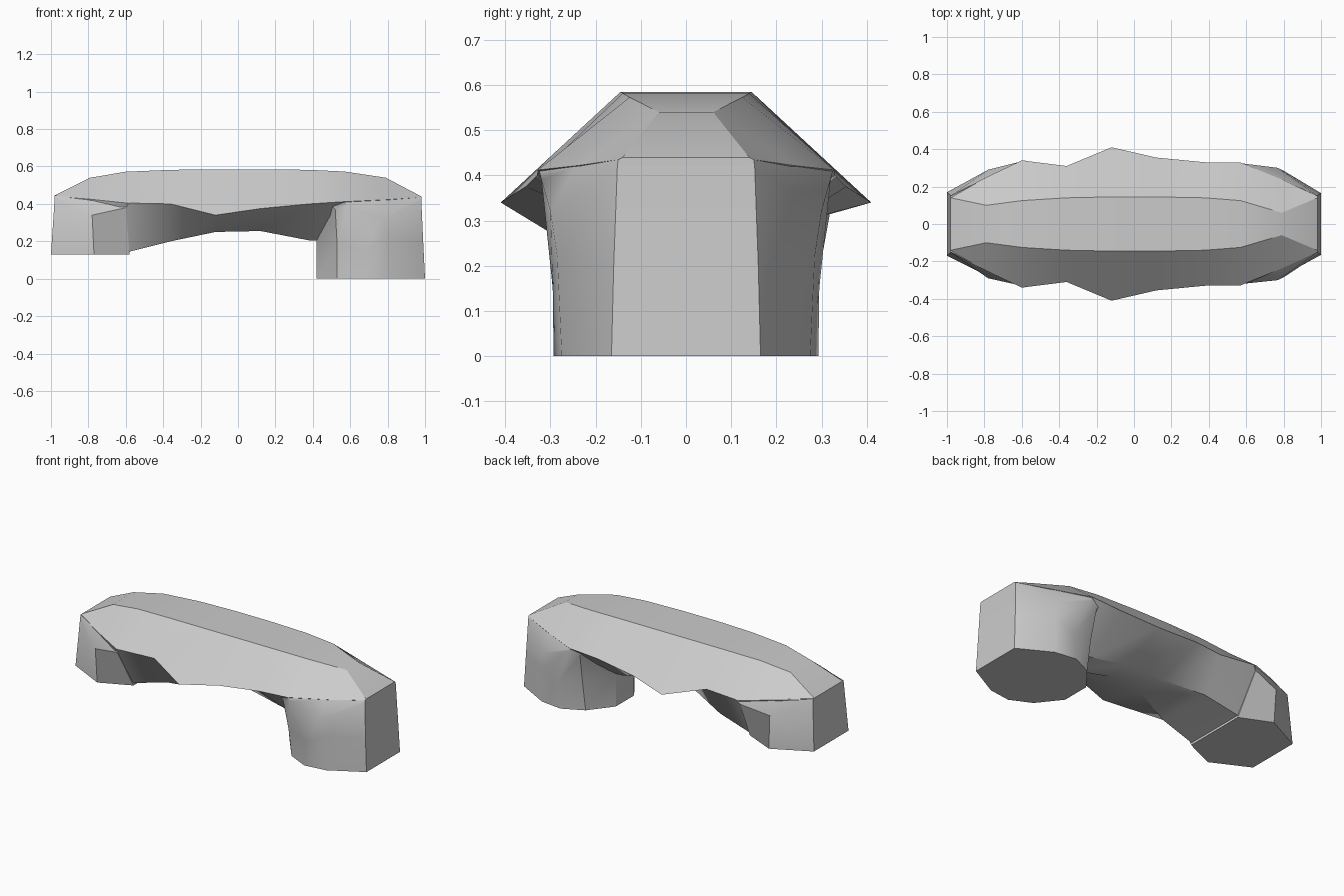
import bpy
import bmesh
import math

default_cube = bpy.data.objects.get("Cube")
if default_cube:
    bpy.data.objects.remove(default_cube, do_unlink=True)

GREY = (0.6, 0.6, 0.6, 1.0)
plastic = bpy.data.materials.new("grey_plastic")
plastic.use_nodes = True
plastic.diffuse_color = GREY
plastic.node_tree.nodes["Principled BSDF"].inputs["Base Color"].default_value = GREY


def mirrored_ring(half_points):
    """Close a half outline (y positive) with its mirror image across y."""
    other_half = [(x, -y, z) for x, y, z in reversed(half_points)]
    return list(half_points) + other_half


def loft(name, half_rings, crease_angle):
    """Skin a row of mirrored rings and close both ends."""
    mesh_builder = bmesh.new()
    rings = []
    for half in half_rings:
        rings.append([mesh_builder.verts.new(p) for p in mirrored_ring(half)])
    for first, second in zip(rings, rings[1:]):
        count = len(first)
        for i in range(count):
            j = (i + 1) % count
            mesh_builder.faces.new((first[i], first[j], second[j], second[i]))
    mesh_builder.faces.new(rings[0])
    mesh_builder.faces.new(rings[-1])
    bmesh.ops.remove_doubles(mesh_builder, verts=mesh_builder.verts, dist=0.001)
    bmesh.ops.recalc_face_normals(mesh_builder, faces=mesh_builder.faces)

    mesh = bpy.data.meshes.new(name)
    mesh_builder.to_mesh(mesh)
    mesh_builder.free()
    mesh.materials.append(plastic)
    part = bpy.data.objects.new(name, mesh)
    bpy.context.collection.objects.link(part)

    bpy.ops.object.select_all(action="DESELECT")
    bpy.context.view_layer.objects.active = part
    part.select_set(True)
    bpy.ops.object.shade_smooth_by_angle(angle=math.radians(crease_angle))
    return part


# Handle: x, then (y, z) of the top edge, the flared rim and the underside
stations = [
    (-.98, (.14, .445), (.15, .44), (.13, .4)),
    (-.79, (.1, .54), (.25, .425), (.2, .25)),
    (-.6, (.125, .572), (.34, .405), (.2, .14)),
    (-.36, (.14, .582), (.31, .4), (.18, .2)),
    (-.12, (.145, .585), (.41, .34), (.09, .25)),
    (.12, (.145, .585), (.355, .375), (.08, .255)),
    (.38, (.14, .582), (.33, .4), (.09, .205)),
    (.57, (.125, .573), (.328, .412), (.09, .2)),
    (.79, (.06, .54), (.238, .422), (.1, .25)),
    (.98, (.14, .44), (.15, .435), (.13, .4)),
]
handle_rings = [[(x, y, z) for y, z in section] for x, *section in stations]
loft("handset_handle", handle_rings, 30)

# Deep cup: outline at the floor, waist, shoulder and under the rim
deep_cup = [
    [(1, .165, 0), (.8, .275, 0), (.66, .293, 0), (.53, .23, 0), (.42, .09, 0)],
    [(.99, .16, .2), (.8, .285, .22), (.68, .295, .15), (.53, .26, .18), (.42, .09, .2)],
    [(.98, .152, .42), (.77, .3, .32), (.58, .32, .39), (.52, .3, .37), (.42, .09, .25)],
    [(.98, .15, .435), (.77, .245, .42), (.57, .325, .41), (.5, .3, .39), (.42, .09, .3)],
]
loft("deep_cup", deep_cup, 35)

# Shallow cup: outline at the floor, shoulder and under the rim
shallow_cup = [
    [(-1, .17, .13), (-.77, .285, .13), (-.58, .2, .13)],
    [(-.98, .152, .43), (-.78, .29, .34), (-.6, .33, .38)],
    [(-.98, .15, .445), (-.78, .25, .425), (-.58, .34, .405)],
]
loft("shallow_cup", shallow_cup, 35)
